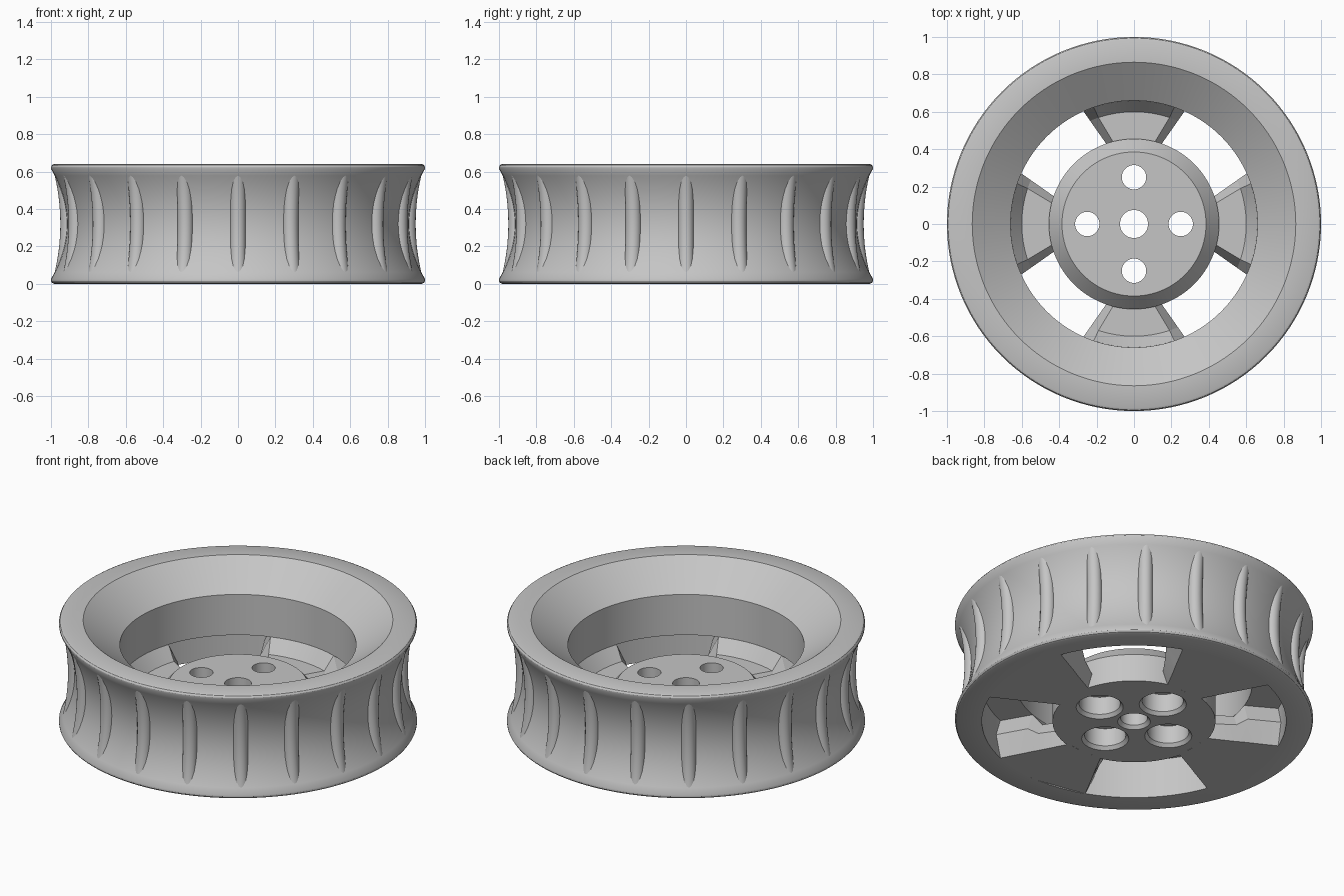
import bpy, bmesh, math
from mathutils import Matrix

old = bpy.data.objects.get("Cube")
if old:
    bpy.data.objects.remove(old)

grey = bpy.data.materials.new("plain_grey")
grey.use_nodes = True
grey.diffuse_color = (0.56, 0.56, 0.56, 1)
grey.node_tree.nodes["Principled BSDF"].inputs["Base Color"].default_value = (0.56, 0.56, 0.56, 1)


def finish(name, bm):
    bmesh.ops.recalc_face_normals(bm, faces=bm.faces)
    mesh = bpy.data.meshes.new(name)
    bm.to_mesh(mesh)
    bm.free()
    mesh.materials.append(grey)
    obj = bpy.data.objects.new(name, mesh)
    bpy.context.collection.objects.link(obj)
    return obj


def smooth(obj, degrees=30):
    bpy.ops.object.select_all(action='DESELECT')
    obj.select_set(True)
    bpy.context.view_layer.objects.active = obj
    bpy.ops.object.shade_smooth_by_angle(angle=math.radians(degrees))


def loft(bm, rings, closed=False):
    """Join rings of points; cap the ends, or close the loop."""
    rows = [[bm.verts.new(p) for p in ring] for ring in rings]
    n = len(rows[0])
    pairs = list(zip(rows, rows[1:]))
    if closed:
        pairs.append((rows[-1], rows[0]))
    else:
        bm.faces.new(rows[0])
        bm.faces.new(rows[-1])
    for a, b in pairs:
        for i in range(n):
            j = (i + 1) % n
            bm.faces.new((a[i], a[j], b[j], b[i]))


def circle(r, z, x=0, y=0, n=128):
    return [(x + r * math.cos(math.tau * i / n), y + r * math.sin(math.tau * i / n), z)
            for i in range(n)]


def lathe(name, profile, closed=False, x=0, y=0, n=128):
    bm = bmesh.new()
    loft(bm, [circle(r, z, x, y, n) for r, z in profile], closed)
    return finish(name, bm)


MID = 0.32

# Barrel: waisted outside, flared mouth, stepped recess underneath
profile = [(0.85, 0), (0.983, 0), (0.994, 0.005), (1, 0.015)]
for i in range(17):
    t = i / 8 - 1
    profile.append((0.915 + 0.085 * t * t, MID + 0.295 * t))
profile += [(1, 0.625), (0.994, 0.635), (0.983, 0.64), (0.865, 0.64),
            (0.66, 0.49), (0.66, 0.24), (0.85, 0.24)]
smooth(lathe("barrel", profile, closed=True))

# Hub with chamfered top edge
hub = lathe("hub", [(0.455, 0), (0.455, 0.17), (0.385, 0.25), (0.001, 0.25), (0.001, 0)][:3])

# Bore and four counterbored bolt holes
cutters = [lathe("bore_cutter", [(0.1, -0.01), (0.075, 0.02), (0.075, 0.3)], n=48)]
for k in range(4):
    a = k * math.pi / 2
    cutters.append(lathe("bolt_hole_cutter",
                         [(0.14, -0.01), (0.115, 0.02), (0.115, 0.13), (0.065, 0.13), (0.065, 0.3)],
                         x=0.25 * math.cos(a), y=0.25 * math.sin(a), n=48))
bpy.context.view_layer.objects.active = hub
for c in cutters:
    mod = hub.modifiers.new("hole", 'BOOLEAN')
    mod.operation = 'DIFFERENCE'
    mod.solver = 'EXACT'
    mod.object = c
    with bpy.context.temp_override(object=hub, active_object=hub):
        bpy.ops.object.modifier_apply(modifier=mod.name)
    bpy.data.objects.remove(c)
smooth(hub)


# Spokes: bevelled bars that widen outward and ramp up to the barrel
def spoke_ring(r, low, mid, top, height):
    steps = [i / 4 - 1 for i in range(9)]
    at = lambda x, z: (x, math.sqrt(r * r - x * x), z)
    return ([at(low * u, 0) for u in steps] + [at(mid, height / 2)]
            + [at(-top * u, height) for u in steps] + [at(-mid, height / 2)])


for k in range(4):
    bm = bmesh.new()
    loft(bm, [spoke_ring(0.44, 0.115, 0.14, 0.105, 0.16),
              spoke_ring(0.6, 0.19, 0.235, 0.19, 0.16),
              spoke_ring(0.66, 0.22, 0.27, 0.215, 0.24),
              spoke_ring(0.852, 0.31, 0.36, 0.31, 0.245)])
    bm.transform(Matrix.Rotation(k * math.pi / 2, 4, 'Z'))
    smooth(finish("spoke", bm), 20)

# Grip ribs around the waist
RIB = 0.042
for k in range(20):
    bm = bmesh.new()
    rings = []
    for i in range(17):
        t = i / 8 - 1
        rings.append(circle(RIB, MID + 0.28 * t, 0.95 + 0.035 * t * t - RIB, 0, 20))
    loft(bm, rings)
    bm.transform(Matrix.Rotation(k * math.tau / 20, 4, 'Z'))
    smooth(finish("grip_rib", bm))
